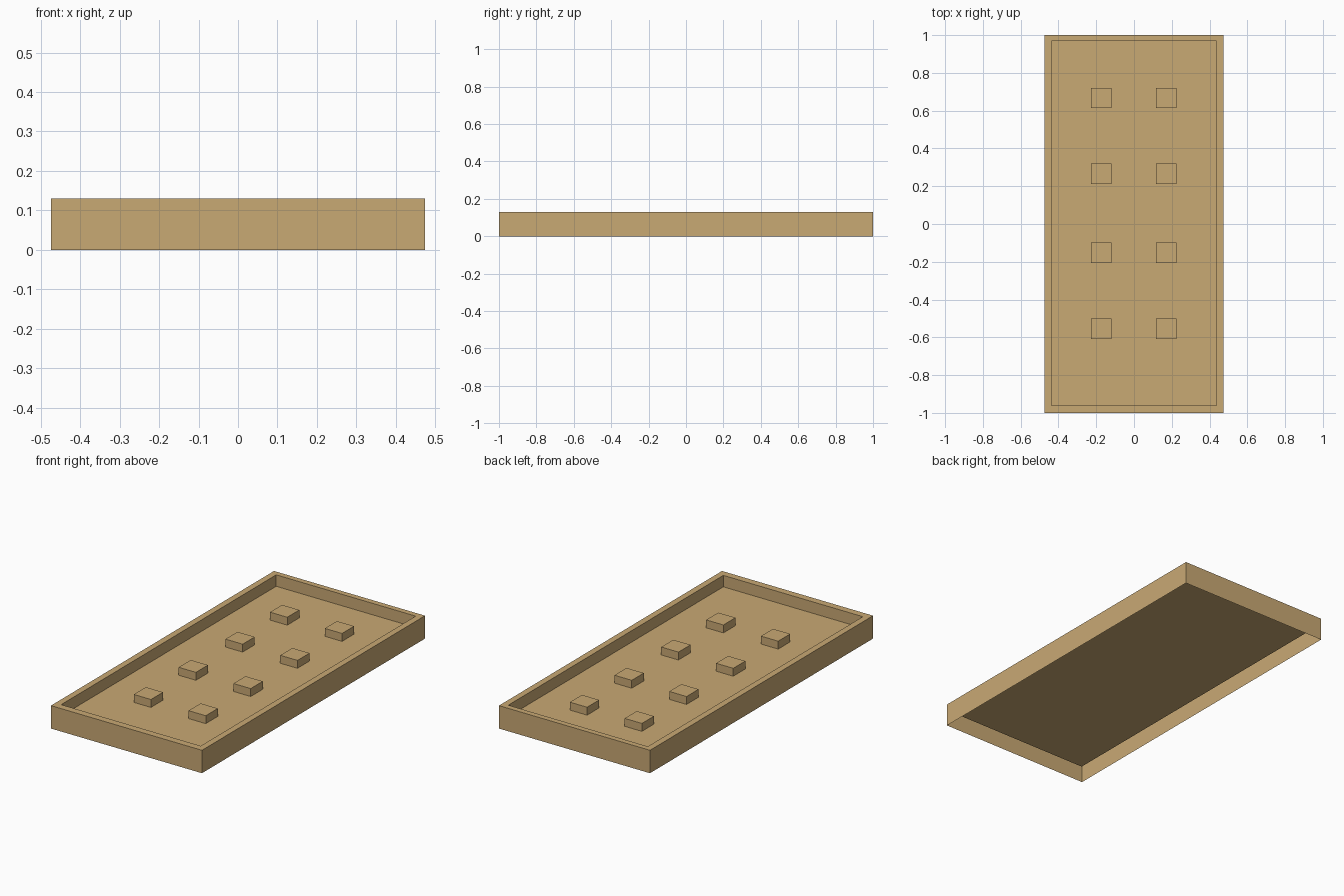
import bpy
import bmesh

WIDTH, LENGTH, HEIGHT = 0.948, 2.0, 0.13
INNER_X = 0.438
INNER_FRONT, INNER_BACK = -0.96, 0.968
FLOOR_Z = 0.065
BLOCK_SIZE, BLOCK_HEIGHT = 0.108, 0.045

cube = bpy.data.objects.get("Cube")
if cube:
    bpy.data.objects.remove(cube, do_unlink=True)

tan = bpy.data.materials.new("tan")
tan.use_nodes = True
COLOR = (0.584, 0.398, 0.175, 1.0)
tan.diffuse_color = COLOR
tan.node_tree.nodes["Principled BSDF"].inputs["Base Color"].default_value = COLOR


def add_object(name, bm):
    mesh = bpy.data.meshes.new(name)
    bm.to_mesh(mesh)
    bm.free()
    mesh.materials.append(tan)
    obj = bpy.data.objects.new(name, mesh)
    bpy.context.collection.objects.link(obj)
    return obj


def rectangle(bm, half_x, front, back, z):
    corners = ((-half_x, front), (half_x, front), (half_x, back), (-half_x, back))
    return [bm.verts.new((x, y, z)) for x, y in corners]


# Tray: a single skin running up the outside, over the rim and down to the
# raised floor, open underneath
bm = bmesh.new()
outer = (WIDTH / 2, -LENGTH / 2, LENGTH / 2)
inner = (INNER_X, INNER_FRONT, INNER_BACK)
rings = [rectangle(bm, *outer, 0), rectangle(bm, *outer, HEIGHT),
         rectangle(bm, *inner, HEIGHT), rectangle(bm, *inner, FLOOR_Z)]
for lower, upper in zip(rings, rings[1:]):
    for i in range(4):
        j = (i + 1) % 4
        bm.faces.new((lower[i], lower[j], upper[j], upper[i]))
bm.faces.new(rings[-1])
add_object("tray", bm)

# Studs: two columns of four blocks standing on the floor
half = BLOCK_SIZE / 2
for row, y in enumerate((-0.555, -0.152, 0.267, 0.667), start=1):
    for side, x in (("right", -0.174), ("left", 0.17)):
        bm = bmesh.new()
        base = rectangle(bm, half, -half, half, 0)
        face = bm.faces.new(base)
        top = bmesh.ops.extrude_face_region(bm, geom=[face], use_keep_orig=True)["geom"]
        bmesh.ops.translate(bm, vec=(0, 0, BLOCK_HEIGHT),
                            verts=[v for v in top if isinstance(v, bmesh.types.BMVert)])
        bmesh.ops.recalc_face_normals(bm, faces=bm.faces[:])
        block = add_object(f"block_{side}_{row}", bm)
        block.location = (x, y, FLOOR_Z)
